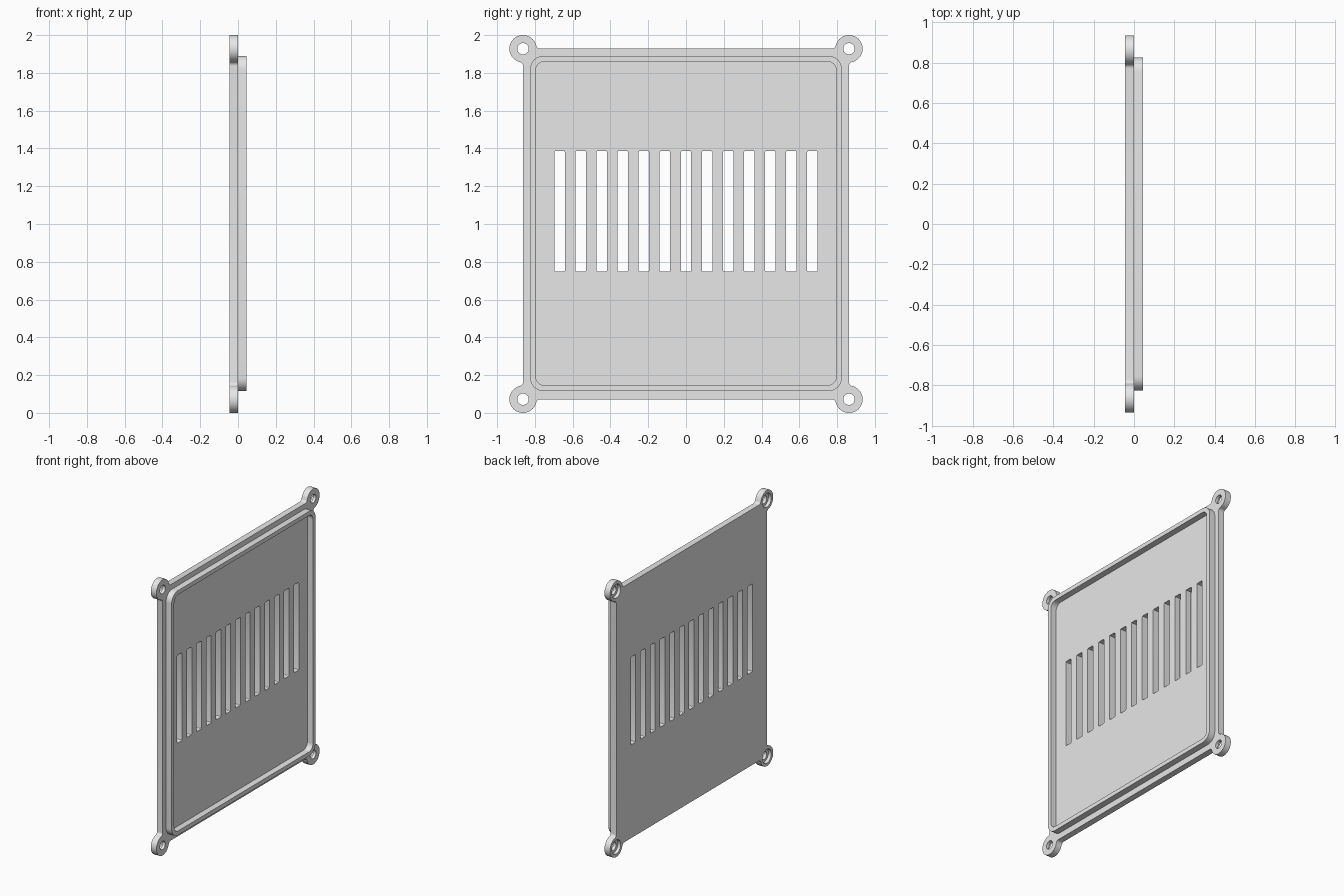
import bpy, bmesh
from math import pi, sqrt, atan2, cos, sin

if "Cube" in bpy.data.objects:
    bpy.data.objects.remove(bpy.data.objects["Cube"])

BACK, FRONT = -0.045, 0.045       # thickness runs along x
EAR_Y, EAR_Z, EAR_R = 0.863, 0.928, 0.072
FILLET = 0.022
MID_Z = 1.0

grey = bpy.data.materials.new("light grey")
grey.use_nodes = True
grey.diffuse_color = (0.8, 0.8, 0.8, 1)
grey.node_tree.nodes["Principled BSDF"].inputs["Base Color"].default_value = (0.8, 0.8, 0.8, 1)


def arc(cy, cz, r, a0, a1, n):
    return [(cy + r * cos(a0 + (a1 - a0) * i / n), cz + r * sin(a0 + (a1 - a0) * i / n))
            for i in range(n + 1)]


def rounded(cy, cz, hy, hz, r, n=8):
    pts = []
    for k, (sy, sz) in enumerate([(1, 1), (-1, 1), (-1, -1), (1, -1)]):
        pts += arc(cy + sy * (hy - r), cz + sz * (hz - r), r, k * pi / 2, (k + 1) * pi / 2, n)
    return pts


def circle(cy, cz, r, n=48):
    return arc(cy, cz, r, 0, 2 * pi, n)[:-1]


def prisms(name, parts):
    """One mesh from (outline, x0, x1) parts extruded along x."""
    bm = bmesh.new()
    for pts, x0, x1 in parts:
        low = [bm.verts.new((x0, y, z)) for y, z in pts]
        high = [bm.verts.new((x1, y, z)) for y, z in pts]
        bm.faces.new(low[::-1])
        bm.faces.new(high)
        for i in range(len(pts)):
            j = (i + 1) % len(pts)
            bm.faces.new((low[i], low[j], high[j], high[i]))
    bmesh.ops.recalc_face_normals(bm, faces=bm.faces)
    mesh = bpy.data.meshes.new(name)
    bm.to_mesh(mesh)
    bm.free()
    mesh.materials.append(grey)
    ob = bpy.data.objects.new(name, mesh)
    bpy.context.collection.objects.link(ob)
    return ob


def boolean(target, cutter, operation):
    mod = target.modifiers.new(operation.lower(), 'BOOLEAN')
    mod.object, mod.operation, mod.solver = cutter, operation, 'EXACT'
    bpy.context.view_layer.objects.active = target
    bpy.ops.object.modifier_apply(modifier=mod.name)
    bpy.data.objects.remove(cutter)


# Plate outline: straight edges flowing through small fillets into round ears
reach = sqrt((EAR_R + FILLET) ** 2 - FILLET ** 2)
lean = atan2(FILLET, reach)
ear = arc(FILLET, -reach, FILLET, pi, pi / 2 + lean, 5)
ear += arc(0, 0, EAR_R, lean - pi / 2, pi - lean, 48)
ear += arc(-reach, FILLET, FILLET, -lean, -pi / 2, 5)
outline = []
for sy, sz in [(1, 1), (-1, 1), (-1, -1), (1, -1)]:
    pts = ear if sy * sz > 0 else ear[::-1]
    outline += [(sy * (EAR_Y + y), MID_Z + sz * (EAR_Z + z)) for y, z in pts]
cover = prisms("vented_cover_plate", [(outline, BACK, 0)])

# Raised rim around the front face
rim = prisms("raised_rim", [(rounded(0, MID_Z + 0.003, 0.825, 0.887, 0.07), -0.02, FRONT)])
boolean(rim, prisms("rim_pocket", [(rounded(0, MID_Z + 0.003, 0.795, 0.857, 0.045), -0.1, 0.1)]),
        'DIFFERENCE')
boolean(cover, rim, 'UNION')

# Row of vent slots
slots = [(rounded(0.1115 * i, 1.067, 0.0275, 0.319, 0.006, 3), -0.1, 0.1) for i in range(-6, 7)]
boolean(cover, prisms("slot_cutters", slots), 'DIFFERENCE')

# Screw holes, counterbored from the back
ears = [(sy * EAR_Y, MID_Z + sz * EAR_Z) for sy in (-1, 1) for sz in (-1, 1)]
for name, r, depth in [("screw_holes", 0.03, 0.1), ("counterbores", 0.05, -0.022)]:
    boolean(cover, prisms(name, [(circle(y, z, r), -0.1, depth) for y, z in ears]), 'DIFFERENCE')

bpy.ops.object.select_all(action='DESELECT')
cover.select_set(True)
bpy.context.view_layer.objects.active = cover
bpy.ops.object.shade_smooth_by_angle(angle=pi / 6)
